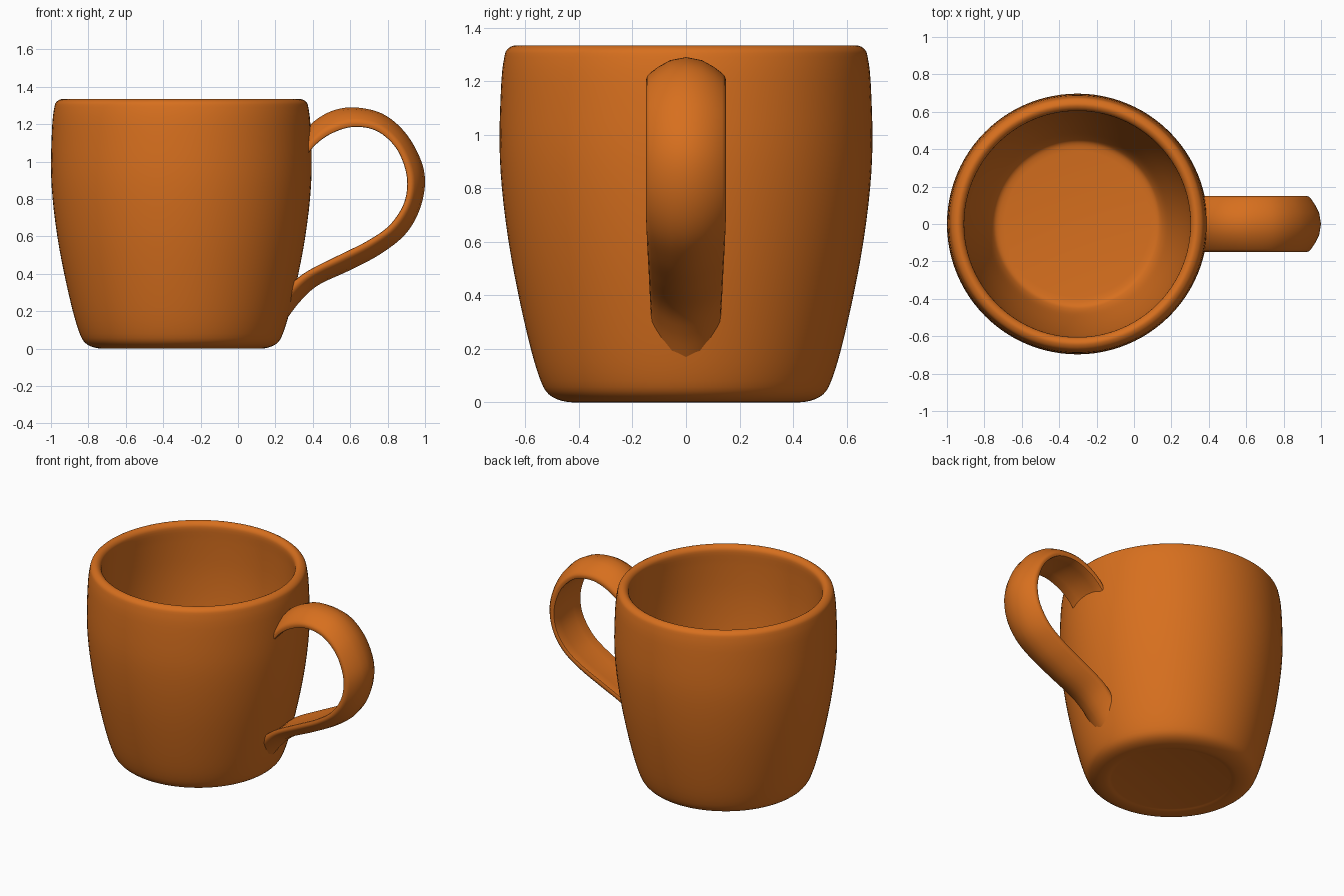
import bpy, bmesh, math
from mathutils import Vector

if "Cube" in bpy.data.objects:
    bpy.data.objects.remove(bpy.data.objects["Cube"])

CX = -0.303  # axis of the cup

glaze = bpy.data.materials.new("orange glaze")
glaze.diffuse_color = (0.68, 0.16, 0.013, 1)
glaze.use_nodes = True
glaze.node_tree.nodes["Principled BSDF"].inputs["Base Color"].default_value = glaze.diffuse_color


def spline(pts, steps):
    """Smooth curve through the points (Catmull-Rom)."""
    p = [Vector(q) for q in pts]
    p = [2 * p[0] - p[1]] + p + [2 * p[-1] - p[-2]]
    out = []
    for i in range(1, len(p) - 2):
        a, b, c, d = p[i - 1:i + 3]
        for s in range(steps):
            t = s / steps
            out.append(0.5 * (2 * b + (c - a) * t + (2 * a - 5 * b + 4 * c - d) * t * t
                              + (3 * b - a - 3 * c + d) * t ** 3))
    return out + [p[-2]]


def finish(name, bm):
    bmesh.ops.recalc_face_normals(bm, faces=bm.faces)
    me = bpy.data.meshes.new(name)
    bm.to_mesh(me)
    bm.free()
    me.materials.append(glaze)
    ob = bpy.data.objects.new(name, me)
    bpy.context.collection.objects.link(ob)
    bpy.ops.object.select_all(action='DESELECT')
    ob.select_set(True)
    bpy.context.view_layer.objects.active = ob
    bpy.ops.object.shade_smooth_by_angle(angle=math.radians(50))
    return ob


def bridge(bm, a, b):
    n = len(a)
    for i in range(n):
        j = (i + 1) % n
        bm.faces.new((a[i], a[j], b[j], b[i]))


# Cup: closed wall profile (radius, height) from under the base, over the rim, to the inner floor
outside = [(0.37, 0.008), (0.41, 0.0), (0.465, 0.006), (0.513, 0.03), (0.543, 0.08),
           (0.58, 0.2), (0.626, 0.4), (0.663, 0.6), (0.688, 0.8), (0.697, 0.98),
           (0.69, 1.2), (0.679, 1.29), (0.669, 1.318), (0.648, 1.332)]
inside = [(0.63, 1.332), (0.612, 1.318), (0.605, 1.29), (0.609, 1.2), (0.612, 1.0),
          (0.6, 0.8), (0.573, 0.6), (0.535, 0.4), (0.485, 0.2), (0.455, 0.125),
          (0.43, 0.1), (0.39, 0.092)]
bm = bmesh.new()
SEG = 96
rings = []
for r, z in spline(outside + inside, 3):
    rings.append([bm.verts.new((CX + r * math.cos(2 * math.pi * k / SEG),
                                r * math.sin(2 * math.pi * k / SEG), z)) for k in range(SEG)])
for a, b in zip(rings, rings[1:]):
    bridge(bm, a, b)
bm.faces.new(rings[0])
bm.faces.new(rings[-1])
finish("cup_body", bm)

# Handle: crowned strap swept between an outer and an inner path (x, z)
outer = [(0.345, 1.14), (0.40, 1.21), (0.50, 1.27), (0.62, 1.29), (0.77, 1.257), (0.89, 1.16),
         (0.973, 1.02), (1.0, 0.89), (0.97, 0.74), (0.893, 0.61), (0.76, 0.505),
         (0.60, 0.42), (0.43, 0.34), (0.33, 0.25), (0.24, 0.13)]
inner = [(0.345, 0.99), (0.40, 1.075), (0.49, 1.145), (0.61, 1.185), (0.735, 1.167), (0.832, 1.09),
         (0.885, 0.99), (0.905, 0.88), (0.882, 0.765), (0.805, 0.655), (0.69, 0.575),
         (0.55, 0.505), (0.39, 0.425), (0.31, 0.37), (0.25, 0.31)]
# Strap section: (share of half width, share of thickness)
crown = [(-0.97, 0.32), (-0.90, 0.43), (-0.7, 0.65), (-0.4, 0.89), (0, 1.0),
         (0.4, 0.89), (0.7, 0.65), (0.90, 0.43), (0.97, 0.32)]
hollow = [(1.0, 0.17), (0.96, 0.02), (0.9, 0.0), (0.5, 0.05), (0, 0.08),
          (-0.5, 0.05), (-0.9, 0.0), (-0.96, 0.02), (-1.0, 0.17)]
bm = bmesh.new()
rings = []
po, pi = spline(outer, 6), spline(inner, 6)
for i, (o, n) in enumerate(zip(po, pi)):
    f = i / (len(po) - 1)
    half = 0.15 - 0.022 * max(0.0, (f - 0.6) / 0.4)  # slimmer towards the foot
    ring = []
    for y, t in crown + hollow:
        q = n.lerp(o, t)
        ring.append(bm.verts.new((q.x, y * half, q.y)))
    rings.append(ring)
for a, b in zip(rings, rings[1:]):
    bridge(bm, a, b)
bm.faces.new(rings[0])
bm.faces.new(rings[-1])
finish("handle", bm)
